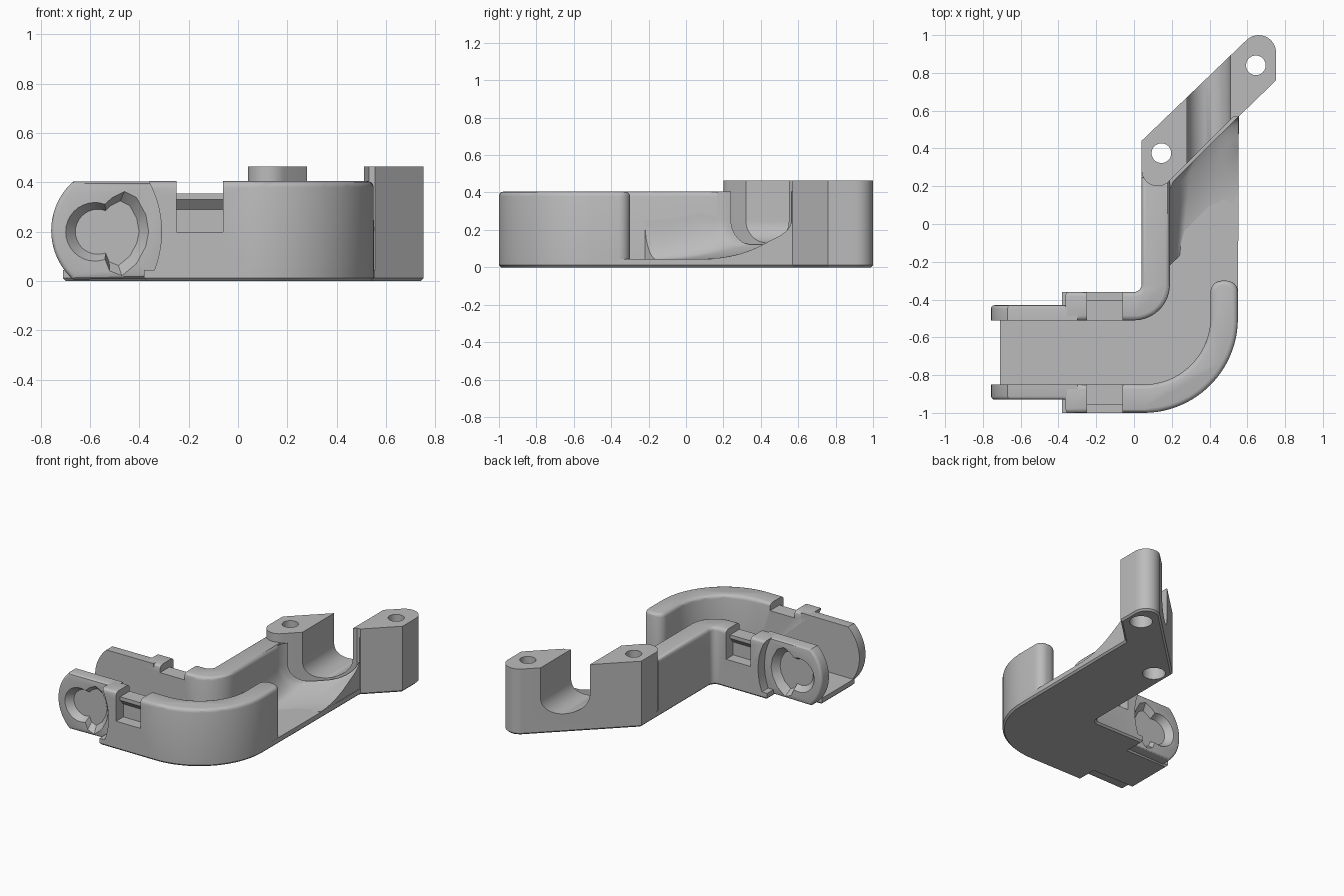
import bpy, bmesh, math

cube = bpy.data.objects.get("Cube")
if cube:
    bpy.data.objects.remove(cube, do_unlink=True)

grey = bpy.data.materials.new("plain_grey")
grey.use_nodes = True
grey.diffuse_color = (0.5, 0.5, 0.5, 1)
grey.node_tree.nodes["Principled BSDF"].inputs["Base Color"].default_value = (0.5, 0.5, 0.5, 1)


def arc(cx, cy, r, start, end, steps=12):
    angles = [math.radians(start + (end - start) * i / steps) for i in range(steps + 1)]
    return [(cx + r * math.cos(a), cy + r * math.sin(a)) for a in angles]


def skin(name, rings, bevel=0, segments=3):
    """Closed loft through rings of 3D points; the last cap's edges may be rounded."""
    bm = bmesh.new()
    loops = [[bm.verts.new(p) for p in ring] for ring in rings]
    n = len(loops[0])
    for low, high in zip(loops, loops[1:]):
        for i in range(n):
            j = (i + 1) % n
            bm.faces.new((low[i], low[j], high[j], high[i]))
    bm.faces.new(loops[0][::-1])
    cap = bm.faces.new(loops[-1])
    bmesh.ops.recalc_face_normals(bm, faces=bm.faces[:])
    if bevel:
        bmesh.ops.bevel(bm, geom=list(cap.edges), offset=bevel, segments=segments,
                        profile=0.5, affect='EDGES', clamp_overlap=False)
    mesh = bpy.data.meshes.new(name)
    bm.to_mesh(mesh)
    bm.free()
    mesh.materials.append(grey)
    ob = bpy.data.objects.new(name, mesh)
    bpy.context.collection.objects.link(ob)
    return ob


def prism(name, outline, a, b, bevel=0, segments=3):
    return skin(name, [[(x, y, z) for x, y in outline] for z in (a, b)], bevel, segments)


def side_prism(name, outline, a, b, bevel=0, end=None):
    pairs = ((outline, a), (end or outline, b))
    return skin(name, [[(x, y, z) for x, z in o] for o, y in pairs], bevel)


def rect(x0, x1, z0, z1):
    return [(x0, z0), (x1, z0), (x1, z1), (x0, z1)]


def activate(ob):
    bpy.ops.object.select_all(action='DESELECT')
    ob.select_set(True)
    bpy.context.view_layer.objects.active = ob


def cut(ob, cutters):
    for c in cutters:
        mod = ob.modifiers.new("cut", 'BOOLEAN')
        mod.operation = 'DIFFERENCE'
        mod.solver = 'EXACT'
        mod.object = c
        activate(ob)
        bpy.ops.object.modifier_apply(modifier=mod.name)


BASE, FLOOR, WALL, TOP = 0.012, 0.045, 0.405, 0.465
MID = -0.68  # centre line between the two parallel walls
boss_end = arc(0.66, 0.908, 0.092, 0, 133)
outer_bend = arc(0.05, -0.5, 0.5, -90, 0, 24)
inner_corner = arc(0, -0.32, 0.04, 0, -90, 6)
parts, helpers = [], []

# Floor plate with a chamfered underside
floor = prism("floor_plate",
              [(-0.71, -0.86), (-0.38, -0.86), (-0.38, -1)] + outer_bend
              + [(0.555, 0.57), (0.752, 0.76)] + boss_end + [(0.04, 0.44)] + inner_corner
              + [(-0.38, -0.36), (-0.38, -0.5), (-0.71, -0.5)],
              FLOOR, 0, BASE, 1)

# Curved walls with rounded top edges
outer_wall = prism("outer_wall",
                   [(-0.38, -1)] + outer_bend + arc(0.49, -0.36, 0.06, 0, 90, 6)
                   + arc(0.465, -0.36, 0.06, 90, 180, 6)
                   + arc(0.05, -0.495, 0.355, 0, -90, 24) + [(-0.38, -0.85)],
                   BASE, WALL, 0.025)
inner_wall = prism("inner_wall",
                   [(-0.38, -0.51)] + arc(0, -0.32, 0.19, -90, 0, 16)
                   + [(0.19, 0.25), (0.04, 0.25)] + inner_corner + [(-0.38, -0.36)],
                   BASE, WALL, 0.025)

# Mounting bosses and the ramp that leads between them
bosses = prism("mounting_bosses",
               arc(0.125, 0.285, 0.085, 180, 315) + [(0.53, 0.57), (0.555, 0.57), (0.752, 0.76)]
               + boss_end + [(0.04, 0.44)], BASE, TOP)
ramp = prism("ramp", [(0.19, -0.22), (0.552, 0.142), (0.552, 0.57), (0.19, 0.21)], BASE, WALL)


def channel_ring(u, c):
    """Skewed U section of the flared cable channel, u = 0 narrow, u = 1 wide."""
    left = 0.28 - 0.09 * min(1, math.sqrt(u * 10))
    right = 0.51 + 0.17 * math.sqrt(u) + 0.3 * u ** 3
    low = 0.13 - 0.09 * u * (2 - u)
    h = 0.12 + 0.09 * min(1, 3 * u)
    rx = 0.115 - 0.05 * u
    pts = [(left, 0.6)]
    for i in range(11):
        a = math.pi / 2 * i / 10
        pts.append((left + rx * (1 - math.cos(a)), low + h * (1 - math.sin(a))))
    for i in range(11):
        a = math.pi / 2 * i / 10
        pts.append((0.4 + (right - 0.4) * math.sin(a), low + h * (1 - math.cos(a))))
    pts.append((right, 0.6))
    return [(x, x + c, z) for x, z in pts]


rings = [channel_ring(0, 0.8)]
rings += [channel_ring(u, 0.04 - 0.45 * u) for u in [(i / 16) ** 2 for i in range(17)]]
rings.append(channel_ring(1, -0.6))
channel = skin("channel_cutter", rings)
helpers.append(channel)
cut(bosses, [channel])
cut(ramp, [channel])

# Screw holes with counterbores from below
for x, y in ((0.145, 0.375), (0.645, 0.84)):
    bore = prism("bore_cutter", arc(x, y, 0.052, 0, 348.75, 31), -0.1, 0.6)
    counterbore = prism("counterbore_cutter", arc(x, y, 0.075, 0, 348.75, 31), -0.1, 0.2)
    helpers += [bore, counterbore]
    for ob in (bosses, floor):
        cut(ob, [bore, counterbore])
parts += [floor, outer_wall, inner_wall, bosses, ramp]

# Pivot ears, keyhole recesses and snap notches, repeated on both walls
ear_shape = arc(-0.49, 0.205, 0.267, 132, 228, 20) + [(-0.3, BASE), (-0.3, WALL)]
ear_shape = [(x, min(max(z, 0.004), WALL)) for x, z in ear_shape]
keyhole = arc(-0.58, 0.2, 0.12, 70, 290, 20) + [
    (-0.52, 0.04), (-0.47, 0.02), (-0.41, 0.07), (-0.372, 0.14), (-0.36, 0.2),
    (-0.372, 0.27), (-0.41, 0.34), (-0.46, 0.365), (-0.51, 0.34)]
keyhole_floor = [(-0.53 + (x + 0.53) * 0.76, 0.2 + (z - 0.2) * 0.76) for x, z in keyhole]

for side, wall, label in ((-1, outer_wall, "front"), (1, inner_wall, "back")):
    def at(d):
        return MID + side * d

    ear = side_prism(label + "_ear", ear_shape, at(0.17), at(0.25), 0.018)
    recess = side_prism("recess_cutter", keyhole, at(0.252), at(0.205), end=keyhole_floor)
    step = side_prism("step_cutter", arc(-0.735, 0.2, 0.425, 0, 357, 119), at(0.1), at(0.5))
    notch = side_prism("notch_cutter", rect(-0.25, -0.06, 0.2, 0.6), at(0.24), at(0.5))
    gap = side_prism("gap_cutter", rect(-0.25, -0.06, 0.355, 0.6), at(0.1), at(0.5))
    cut(ear, [recess])
    cut(wall, [step, notch, gap])
    helpers += [recess, step, notch, gap]

    # Wedge-shaped latch bar inside the notch
    profile = [(0.23, 0.28), (0.275, 0.33), (0.275, 0.355), (0.23, 0.355)]
    latch = skin(label + "_latch_bar",
                 [[(x, at(d), z) for d, z in profile] for x in (-0.25, -0.06)])
    parts += [ear, latch]

for h in helpers:
    bpy.data.objects.remove(h, do_unlink=True)
for ob in parts:
    activate(ob)
    bpy.ops.object.shade_smooth_by_angle(angle=math.radians(30))
